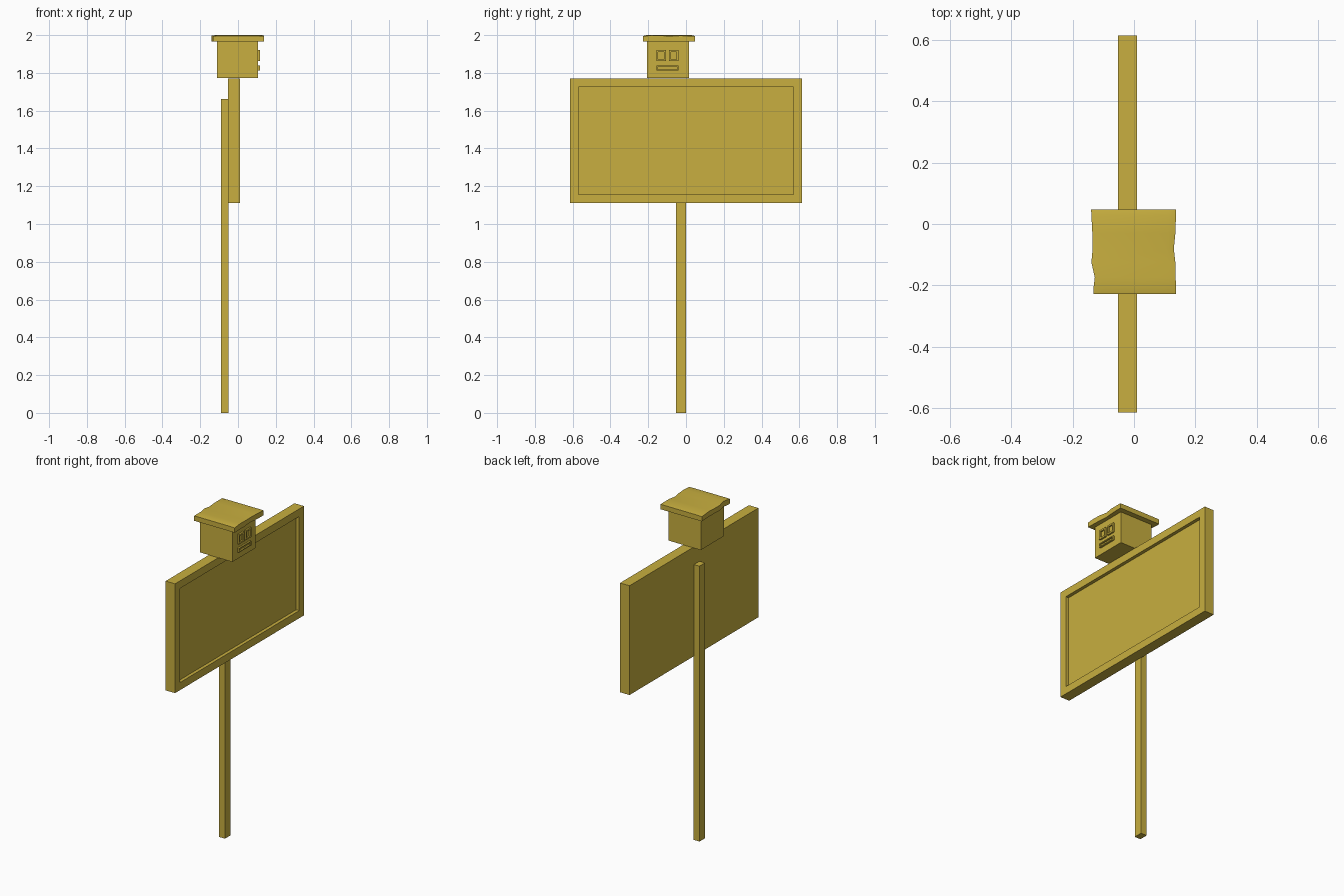
import bpy, bmesh
from mathutils import Vector

if "Cube" in bpy.data.objects:
    bpy.data.objects.remove(bpy.data.objects["Cube"])

gold = bpy.data.materials.new("gold")
gold.diffuse_color = (0.58, 0.43, 0.05, 1)
gold.use_nodes = True
gold.node_tree.nodes["Principled BSDF"].inputs["Base Color"].default_value = gold.diffuse_color


def finish(name, bm):
    bmesh.ops.recalc_face_normals(bm, faces=bm.faces[:])
    me = bpy.data.meshes.new(name)
    bm.to_mesh(me)
    bm.free()
    me.materials.append(gold)
    ob = bpy.data.objects.new(name, me)
    bpy.context.collection.objects.link(ob)
    return ob


def box(name, x, y, z, border=0, sink=0):
    """Box from ranges; an optional bordered recess is sunk into its +x face."""
    bm = bmesh.new()
    bmesh.ops.create_cube(bm, size=1)
    for v in bm.verts:
        v.co = Vector([r[0] + (c + 0.5) * (r[1] - r[0]) for c, r in zip(v.co, (x, y, z))])
    if border:
        bm.normal_update()
        face = max(bm.faces, key=lambda f: f.normal.x)
        # rim, then inner walls
        bmesh.ops.inset_region(bm, faces=[face], thickness=border, use_even_offset=True)
        floor = bmesh.ops.extrude_discrete_faces(bm, faces=[face])["faces"][0]
        bmesh.ops.translate(bm, vec=(-sink, 0, 0), verts=floor.verts[:])
    return finish(name, bm)


# Post and framed board
box("post", (-0.09, -0.05), (-0.053, 0.0), (0, 1.663))
box("sign_board", (-0.053, 0.01), (-0.615, 0.615), (1.11, 1.77), 0.046, 0.02)

# Little house on top of the board
box("house_body", (-0.11, 0.107), (-0.206, 0.016), (1.772, 1.97))
for i, y in enumerate([(-0.157, -0.107), (-0.09, -0.04)]):
    box(f"window_frame_{i + 1}", (0.104, 0.117), y, (1.862, 1.92), 0.01, 0.009)
box("slot_frame", (0.104, 0.117), (-0.157, -0.04), (1.812, 1.838), 0.006, 0.009)

# Roof slab lofted along y with worn, wavy sides: (y, left x, right x, edge drop, centre drop)
rows = [
    (-0.228, -0.133, 0.137, 0.006, 0.005),
    (-0.208, -0.132, 0.137, 0.004, 0.0),
    (-0.175, -0.128, 0.136, 0.001, 0.0),
    (-0.125, -0.139, 0.135, 0.003, 0.0),
    (-0.08, -0.135, 0.130, 0.006, 0.0),
    (-0.03, -0.136, 0.135, 0.003, 0.0),
    (0.028, -0.139, 0.137, 0.005, 0.0),
    (0.048, -0.140, 0.137, 0.006, 0.005),
]
bm = bmesh.new()
loops = []
for y, l, r, edge, mid in rows:
    section = [(l, 1.965), (l, 2 - edge), (l + 0.025, 2 - mid),
               (r - 0.025, 2 - mid), (r, 2 - edge), (r, 1.965)]
    loops.append([bm.verts.new((x, y, z)) for x, z in section])
for a, b in zip(loops, loops[1:]):
    for i in range(6):
        j = (i + 1) % 6
        bm.faces.new((a[i], a[j], b[j], b[i]))
bm.faces.new(loops[0])
bm.faces.new(loops[-1])
roof = finish("roof", bm)
bpy.context.view_layer.objects.active = roof
roof.select_set(True)
bpy.ops.object.shade_smooth_by_angle()
